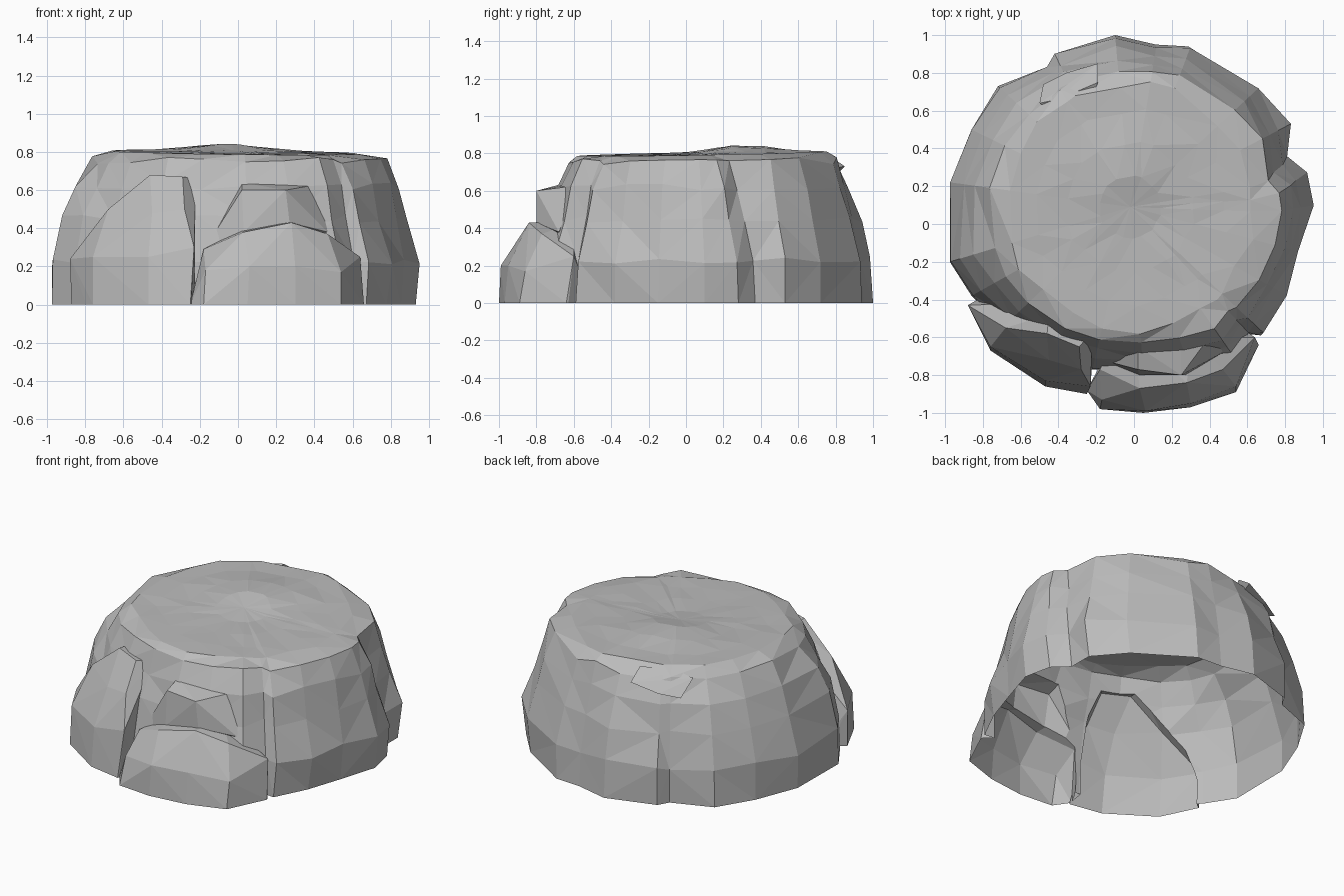
import bpy, bmesh, math, random
from mathutils import Vector

random.seed(4)
cube = bpy.data.objects.get("Cube")
if cube:
    bpy.data.objects.remove(cube)

stone = bpy.data.materials.new("grey_stone")
stone.use_nodes = True
COLOUR = (0.5, 0.5, 0.5, 1)
stone.diffuse_color = COLOUR
bsdf = stone.node_tree.nodes["Principled BSDF"]
bsdf.inputs["Base Color"].default_value = COLOUR
bsdf.inputs["Roughness"].default_value = 0.9


def finish(name, bm):
    mesh = bpy.data.meshes.new(name)
    bm.to_mesh(mesh)
    bm.free()
    mesh.materials.append(stone)
    obj = bpy.data.objects.new(name, mesh)
    bpy.context.collection.objects.link(obj)
    return obj


def chunk(name, foot, upper):
    """Closed convex piece of stone; its foot runs below the ground."""
    bm = bmesh.new()
    for x, y in foot:
        bm.verts.new((x, y, -.1))
        bm.verts.new((x, y, 0))
    for point in upper:
        bm.verts.new(point)
    bmesh.ops.convex_hull(bm, input=bm.verts[:])
    loose = [v for v in bm.verts if not v.link_faces]
    bmesh.ops.delete(bm, geom=loose, context='VERTS')
    bmesh.ops.recalc_face_normals(bm, faces=bm.faces[:])
    return finish(name, bm)


# Boulder body: irregular footprint lofted up to a round plateau
footprint = [
    (.97, .1), (.93, .28), (.83, .37), (.83, .53), (.66, .72), (.3, .94),
    (.12, .95), (-.1, 1), (-.42, .9), (-.46, .83), (-.72, .73), (-.86, .5),
    (-.97, .22), (-.975, -.2), (-.86, -.38), (-.7, -.55), (-.45, -.71),
    (-.22, -.77), (.05, -.78), (.3, -.77), (.54, -.72), (.61, -.58),
    (.7, -.59), (.81, -.38), (.89, -.15)]
levels = [(0, 0), (.23, .03), (.45, .27), (.62, .5), (.76, .78), (.8, 1)]
centre = Vector((-.02, .09))
# The broken edge on the +x side slants forward as it rises
slant = {0: .05, 1: .15, 2: .18}


def top_height(x, y):
    swell = .045 * math.exp(-((x + .05) ** 2 + (y - .27) ** 2) / .06)
    dent = .02 * math.exp(-((x - .05) ** 2 + (y - .05) ** 2) / .03)
    return .797 + swell - dent + .018 * y - .012 * x


bm = bmesh.new()
rings = [[bm.verts.new((x - .04 * max(x, 0), y, -.05)) for x, y in footprint]]
for z, blend in levels:
    ring = []
    for i, (x, y) in enumerate(footprint):
        base = Vector((x, y))
        ray = (base - centre).normalized()
        rim = centre + ray * .66
        # Both flanks stay steeper than the front and back
        steep = .4 * max(-ray.x, 0) + 2.2 * blend ** 2 * max(ray.x, 0)
        t = blend - steep * blend * (1 - blend)
        p = base.lerp(rim, t)
        height = z
        if z == 0:
            p.x -= .04 * max(x, 0)
        elif z < .8:
            p += ray * random.uniform(-.015, .012)
            p.y -= slant.get(i, 0) * t
            height += random.uniform(-.02, .02)
        else:
            p += ray * random.uniform(-.03, .02)
            p.y -= slant.get(i, 0) * .6
            height = top_height(p.x, p.y)
        ring.append(bm.verts.new((p.x, p.y, height)))
    rings.append(ring)

# Gently uneven plateau
rim_ring = rings[-1]
for scale in (.78, .52, .25):
    ring = []
    for v in rim_ring:
        p = centre + (v.co.xy - centre) * scale
        lift = random.uniform(-.006, .006) * scale
        ring.append(bm.verts.new((p.x, p.y, top_height(p.x, p.y) + lift)))
    rings.append(ring)
count = len(footprint)
for low, high in zip(rings, rings[1:]):
    for i in range(count):
        j = (i + 1) % count
        bm.faces.new((low[i], low[j], high[j], high[i]))
hub = bm.verts.new((centre.x, centre.y, top_height(*centre)))
for i in range(count):
    bm.faces.new((rings[-1][i], rings[-1][(i + 1) % count], hub))
bm.faces.new(rings[0][::-1])
bmesh.ops.triangulate(bm, faces=bm.faces[:])
boulder = finish("boulder", bm)

# Overlapping slab on the front, towards -x, with a steep broken edge
slab_foot = [(-.87, -.44), (-.76, -.67), (-.47, -.86), (-.25, -.9),
             (-.22, -.7), (-.74, -.35)]
slab = chunk("front_slab", slab_foot, [
    (-.88, -.43, .24), (-.76, -.65, .25), (-.47, -.83, .25), (-.23, -.86, .3),
    (-.68, -.55, .5), (-.45, -.72, .48), (-.28, -.77, .5), (-.46, -.58, .68),
    (-.29, -.65, .67), (-.22, -.57, .66), (-.45, -.48, .67), (-.6, -.42, .5)])

# Jutting foot of the front with a sloping ledge on top
ledge_foot = [(-.25, -.88), (-.18, -.98), (.05, -1), (.3, -.97),
              (.54, -.89), (.66, -.64), (0, -.5), (.5, -.5)]
ledge = chunk("front_ledge", ledge_foot, [
    (-.17, -.93, .18), (.06, -.99, .2), (.3, -.95, .2), (.54, -.86, .17),
    (-.18, -.77, .29), (.03, -.87, .38), (.28, -.84, .43), (.47, -.77, .37),
    (.64, -.6, .25), (-.1, -.6, .3), (.3, -.6, .43), (0, -.6, .4)])

# Block above the ledge
block = chunk("front_block", [], [
    (.02, -.65, .64), (.25, -.65, .63), (.02, -.77, .6), (.25, -.8, .6),
    (.27, -.8, .43), (.03, -.8, .38), (-.17, -.72, .3), (.47, -.68, .38),
    (.42, -.57, .63), (0, -.45, .5), (.3, -.45, .5)])

# Small flake under the back rim
flake = chunk("back_flake", [], [
    (-.48, .74, .66), (-.36, .8, .68), (-.19, .85, .73), (-.19, .75, .8),
    (-.4, .66, .79), (-.5, .64, .76), (-.3, .5, .7)])

# Fuse the pieces into one shell
pieces = [slab, ledge, block, flake]
for piece in pieces:
    union = boulder.modifiers.new(piece.name, 'BOOLEAN')
    union.operation = 'UNION'
    union.solver = 'EXACT'
    union.object = piece
depsgraph = bpy.context.evaluated_depsgraph_get()
fused = bpy.data.meshes.new_from_object(boulder.evaluated_get(depsgraph))
boulder.modifiers.clear()
boulder.data = fused
for piece in pieces:
    bpy.data.objects.remove(piece)

# Trim at the ground, leaving the underside open
bm = bmesh.new()
bm.from_mesh(fused)
everything = bm.verts[:] + bm.edges[:] + bm.faces[:]
bmesh.ops.bisect_plane(bm, geom=everything, plane_co=(0, 0, 0),
                       plane_no=(0, 0, 1), clear_inner=True)
bm.to_mesh(fused)
bm.free()
